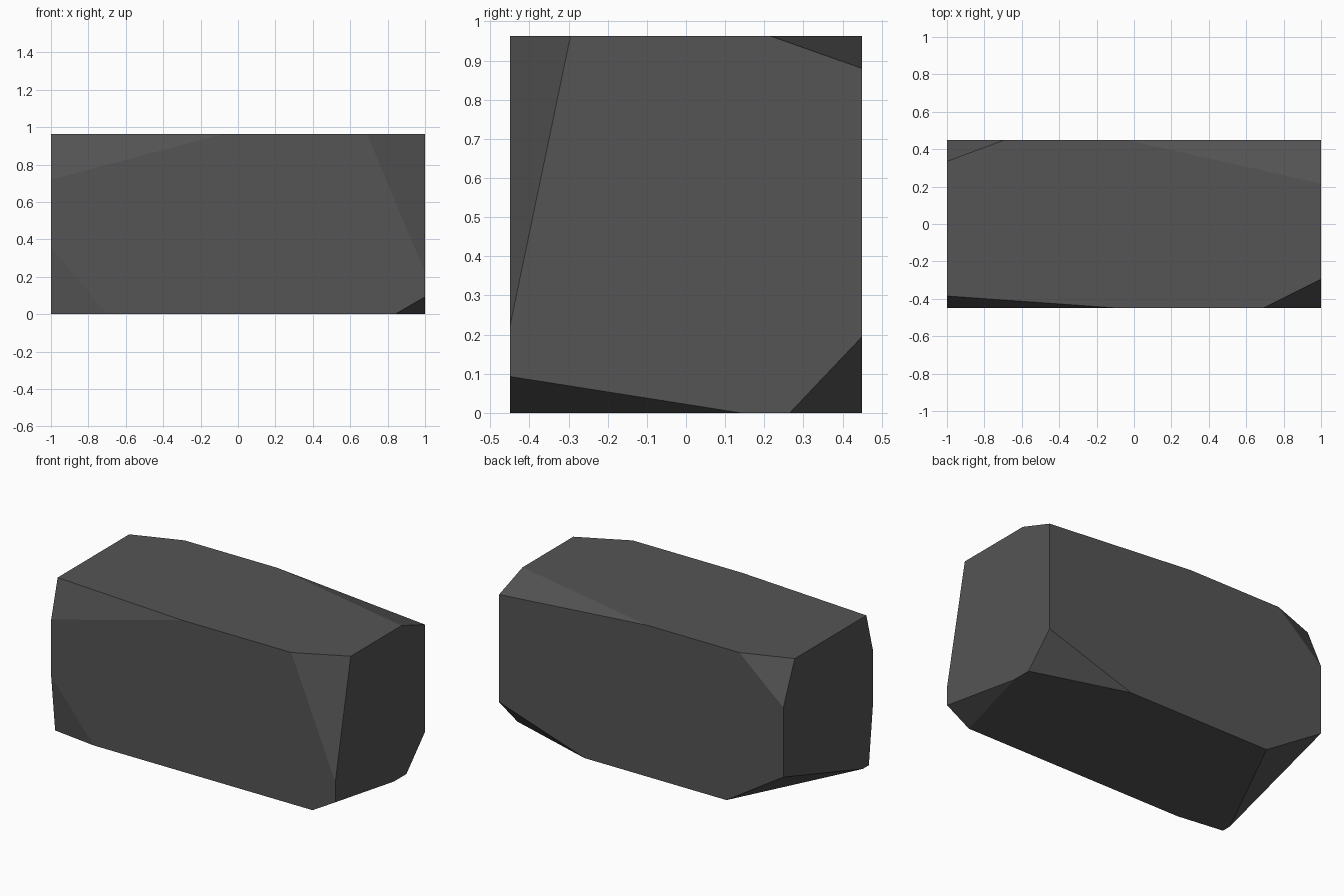
import bpy
import bmesh

if "Cube" in bpy.data.objects:
    bpy.data.objects.remove(bpy.data.objects["Cube"])

HX, HY, TOP = 1.0, 0.45, 0.963   # half length, half depth, height

# Each corner of the block is chipped off: where the chip meets the
# x edge, the y edge and the vertical edge of that corner
CHIPS = {
    (-1, -1, 1): (-0.08, -0.385, 0.72),
    (1, -1, 1): (0.69, -0.295, 0.22),
    (-1, 1, 1): (-0.69, 0.335, 0.695),
    (1, 1, 1): (-0.04, 0.215, 0.88),
    (-1, -1, 0): (-0.70, -0.41, 0.36),
    (1, -1, 0): (0.84, 0.14, 0.093),
    (-1, 1, 0): (-0.60, -0.35, 0.253),
    (1, 1, 0): (0.40, 0.265, 0.195),
}

# Chipped stone block: hull of the chip points, flat faces merged
bm = bmesh.new()
for (sx, sy, sz), (cx, cy, cz) in CHIPS.items():
    x, y, z = sx * HX, sy * HY, sz * TOP
    for point in ((cx, y, z), (x, cy, z), (x, y, cz)):
        bm.verts.new(point)
bmesh.ops.convex_hull(bm, input=bm.verts[:])
bmesh.ops.dissolve_limit(bm, angle_limit=0.005, verts=bm.verts[:], edges=bm.edges[:])
bmesh.ops.recalc_face_normals(bm, faces=bm.faces[:])

mesh = bpy.data.meshes.new("stone_block")
bm.to_mesh(mesh)
bm.free()
block = bpy.data.objects.new("stone_block", mesh)
bpy.context.collection.objects.link(block)

# Dark grey stone
stone = bpy.data.materials.new("dark grey stone")
stone.diffuse_color = (0.09, 0.09, 0.09, 1)
stone.use_nodes = True
stone.node_tree.nodes["Principled BSDF"].inputs["Base Color"].default_value = stone.diffuse_color
mesh.materials.append(stone)
